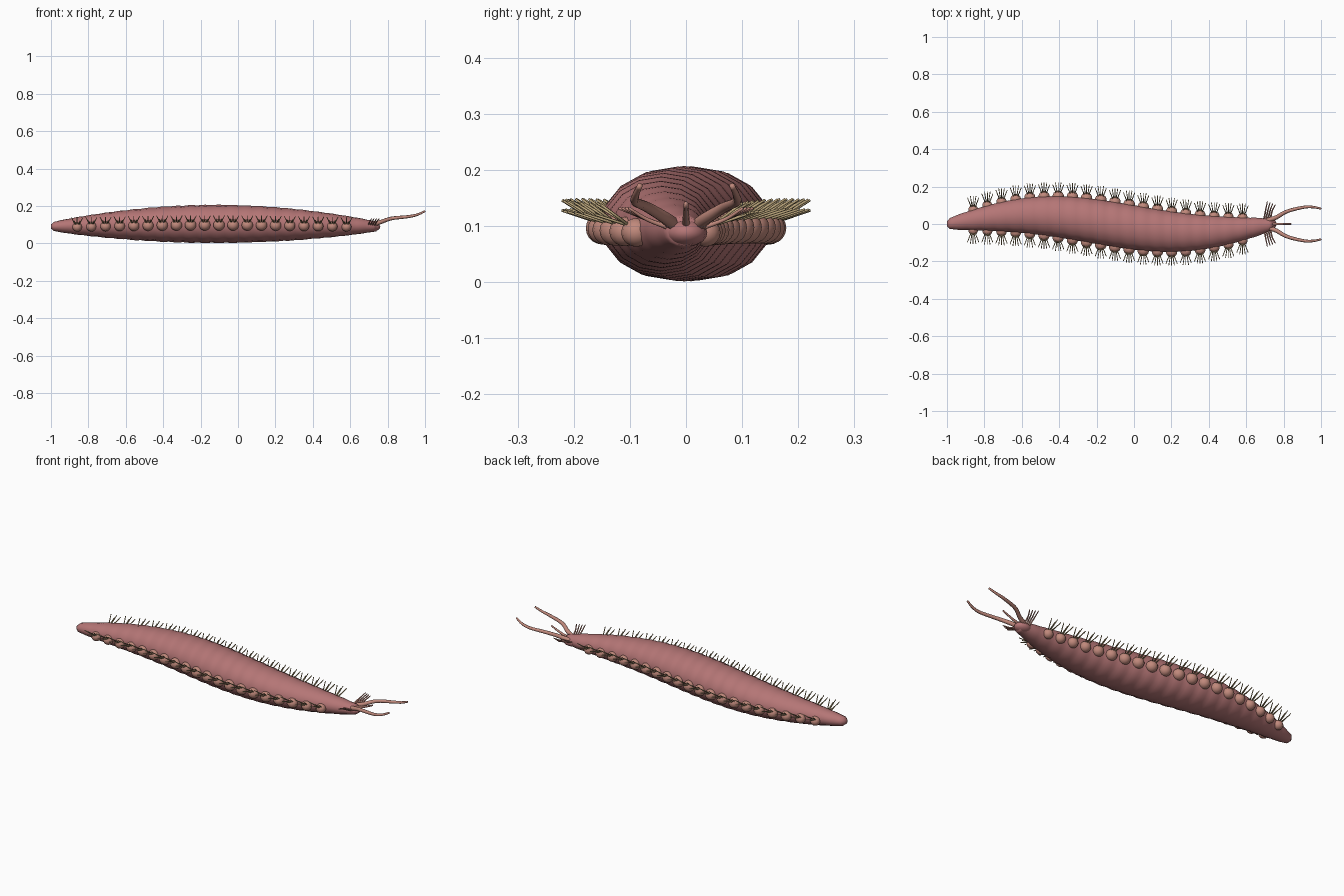
import bpy, bmesh, math
from mathutils import Vector

if "Cube" in bpy.data.objects:
    bpy.data.objects.remove(bpy.data.objects["Cube"])

X0, X1, PITCH, FIRST = -1.0, 0.76, 0.0758, -0.86


def material(name, col):
    m = bpy.data.materials.new(name)
    m.diffuse_color = (*col, 1)
    m.use_nodes = True
    m.node_tree.nodes["Principled BSDF"].inputs["Base Color"].default_value = m.diffuse_color
    return m


skin = material("skin", (0.46, 0.18, 0.18))
lobe = material("lobe_skin", (0.53, 0.25, 0.20))
tan = material("bristle_tan", (0.50, 0.38, 0.20))


def finish(name, bm, mat, smooth=True):
    bmesh.ops.recalc_face_normals(bm, faces=bm.faces)
    me = bpy.data.meshes.new(name)
    bm.to_mesh(me)
    bm.free()
    me.materials.append(mat)
    for p in me.polygons:
        p.use_smooth = smooth
    ob = bpy.data.objects.new(name, me)
    bpy.context.collection.objects.link(ob)
    return ob


def shape(x):
    """Centre y, centre z and half height of the body at x."""
    s = max(0.0, math.sin(math.pi * (x - X0) / (X1 - X0)))
    cy = -0.045 * math.sin(2 * math.pi * (x + 0.12) / 1.76)
    return cy, 0.09 + 0.014 * s, 0.02 + 0.083 * s ** 0.8


def bridge(bm, rings):
    n = len(rings[0])
    for a, b in zip(rings, rings[1:]):
        for i in range(n):
            j = (i + 1) % n
            bm.faces.new((a[i], a[j], b[j], b[i]))
    bm.faces.new(rings[0])
    bm.faces.new(rings[-1])


def tube(bm, pts, r0, r1, sides=6):
    pts = [Vector(p) for p in pts]
    rings = []
    for k, p in enumerate(pts):
        d = (pts[min(k + 1, len(pts) - 1)] - pts[max(k - 1, 0)]).normalized()
        u = d.cross(Vector((0, 0, 1))).normalized()
        v = d.cross(u)
        r = r0 + (r1 - r0) * k / (len(pts) - 1)
        rings.append([bm.verts.new(p + r * (math.cos(a) * u + math.sin(a) * v))
                      for a in (2 * math.pi * i / sides for i in range(sides))])
    bridge(bm, rings)


def spline(pts, steps=5):
    """Smooth path through a few points."""
    p = [Vector(q) for q in pts]
    p = [2 * p[0] - p[1]] + p + [2 * p[-1] - p[-2]]
    out = []
    for i in range(1, len(p) - 2):
        a, b, c, d = p[i - 1:i + 3]
        for s in range(steps):
            t = s / steps
            out.append(0.5 * (2 * b + (c - a) * t + (2 * a - 5 * b + 4 * c - d) * t * t
                              + (3 * b - a - 3 * c + d) * t ** 3))
    return out + [p[-2]]


def ball(bm, loc, size, u=14, v=10):
    vs = bmesh.ops.create_uvsphere(bm, u_segments=u, v_segments=v, radius=1)["verts"]
    bmesh.ops.scale(bm, vec=size, verts=vs)
    bmesh.ops.translate(bm, vec=loc, verts=vs)


# ringed body
bm = bmesh.new()
rings = []
N = 116
for k in range(N + 1):
    x = X0 + (X1 - 0.02 - X0) * k / N
    cy, cz, h = shape(x)
    h *= 0.965 + 0.035 * abs(math.cos(math.pi * (x - FIRST) / PITCH))
    h *= min(1, 0.55 + (x - X0) / 0.03)
    rings.append([bm.verts.new((x, cy + 1.2 * h * math.sin(a), cz + h * math.cos(a)))
                  for a in (2 * math.pi * i / 16 for i in range(16))])
bridge(bm, rings)
finish("body", bm, skin)

# head lobe
bm = bmesh.new()
ball(bm, (0.715, 0, 0.088), (0.047, 0.038, 0.025))
finish("head", bm, skin)

# side lobes with bristle fans
lobes, hairs = bmesh.new(), bmesh.new()
for i in range(20):
    x = FIRST + i * PITCH
    cy, cz, h = shape(x)
    r = 0.022 + 0.09 * h
    for s in (-1, 1):
        y = cy + s * 1.2 * h * 0.97
        z = cz - 0.006
        ball(lobes, (x, y, z), (r, r, r * 0.95))
        for k in range(-2, 3):
            up = 0.05 if k % 2 == 0 else 0.032
            tube(hairs, [(x + k * 0.005, y + s * 0.012, z + 0.012),
                         (x + k * 0.015, y + s * (0.088 - 0.005 * abs(k) - up * 0.3), z + up)],
                 0.003, 0.0022, 5)
finish("side_lobes", lobes, lobe)
finish("bristles", hairs, tan)

# head feelers: long pair, short middle one, small side cirri
palps, mid, cirri = bmesh.new(), bmesh.new(), bmesh.new()
for s in (-1, 1):
    tube(palps, spline([(0.71, s * 0.018, 0.098), (0.76, s * 0.035, 0.113), (0.82, s * 0.068, 0.133),
                        (0.91, s * 0.09, 0.143), (0.96, s * 0.09, 0.154), (1.0, s * 0.082, 0.172)]),
         0.013, 0.005, 8)
    for k in range(4):
        x = 0.695 + k * 0.011
        tube(cirri, spline([(x, s * 0.025, 0.095), (x + 0.008 + k * 0.001, s * 0.07, 0.112),
                            (x + 0.018 + k * 0.003, s * (0.12 - 0.006 * k), 0.132)], 4),
             0.005, 0.0025)
tube(mid, spline([(0.73, 0, 0.1), (0.78, 0, 0.115), (0.84, 0, 0.14)]), 0.008, 0.004, 8)
finish("long_feelers", palps, lobe)
finish("middle_feeler", mid, lobe)
finish("side_cirri", cirri, lobe)
